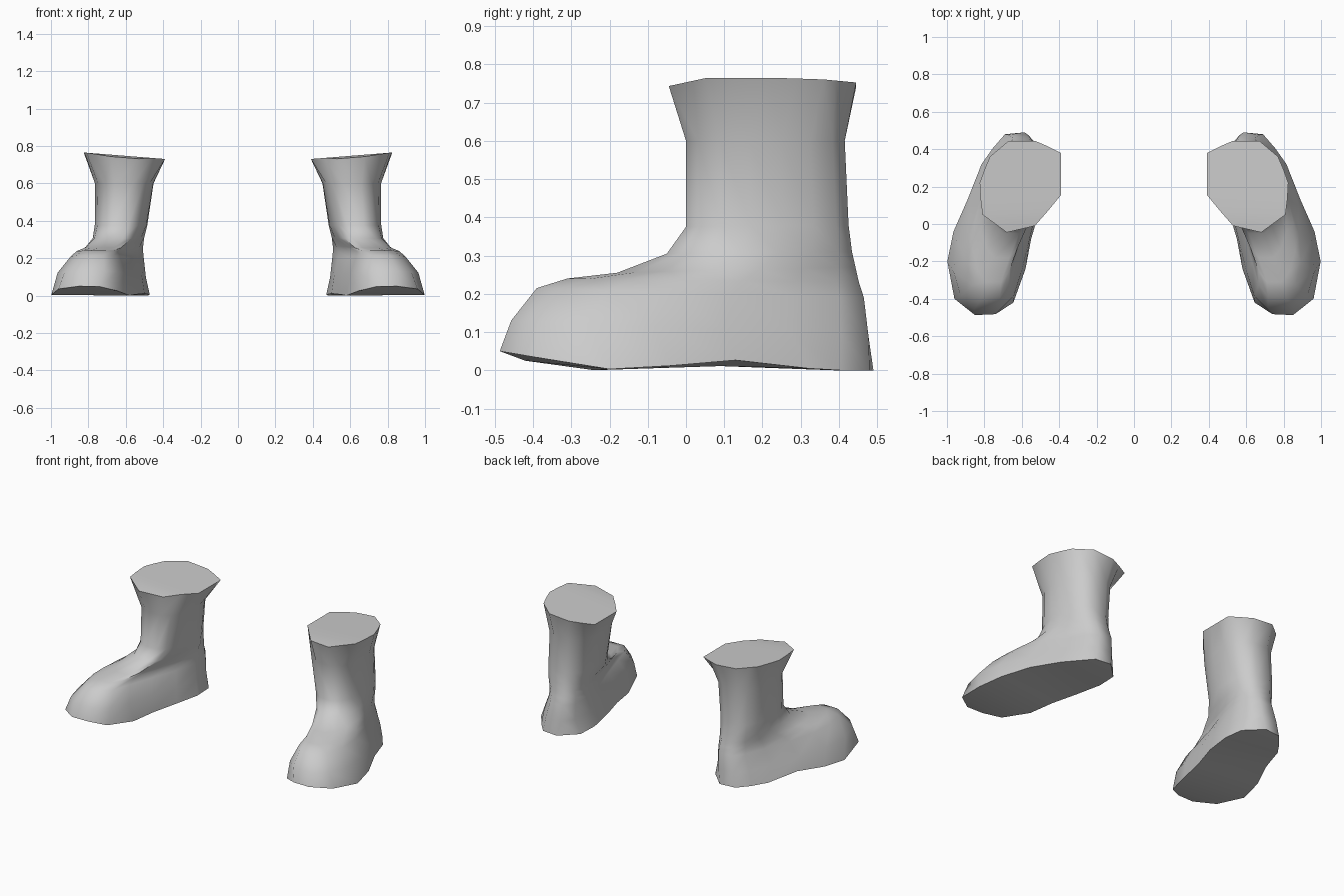
import bpy, bmesh, math

if "Cube" in bpy.data.objects:
    bpy.data.objects.remove(bpy.data.objects["Cube"])

N = 16  # points per ring, starting at the outer heel and running round the toe

# Outlines (x, y) of the sole and of the boot opening
SOLE = [(.69, .48), (.755, .405), (.815, .32), (.89, .13), (.965, -.04), (.998, -.20),
        (.96, -.40), (.85, -.487), (.74, -.482), (.645, -.42), (.58, -.24), (.55, -.08),
        (.50, .09), (.472, .26), (.483, .39), (.585, .49)]
TOP = [(.67, .445), (.735, .39), (.77, .36), (.80, .29), (.825, .22), (.82, .13),
       (.81, .05), (.68, -.045), (.53, -.01), (.46, .07), (.39, .155), (.39, .23),
       (.39, .30), (.39, .38), (.46, .415), (.53, .445)]

# Rings between: z back/front, y back/front, centre x back/front, half width back/front
RINGS = [
    (.09, .13, .477, -.457, .62, .785, .165, .218),  # widest part of the foot
    (.19, .215, .465, -.39, .605, .765, .145, .150),  # toe cap edge
    (.23, .24, .452, -.31, .605, .75, .143, .125),   # toe top
    (.27, .255, .443, -.18, .61, .705, .140, .120),  # instep
    (.31, .305, .434, -.05, .615, .655, .140, .125),  # front of ankle
    (.38, .375, .425, 0, .618, .63, .143, .138),     # ankle
    (.60, .60, .415, 0, .605, .61, .158, .158),      # shaft
]


def sole_z(k, y):
    """Raised toe and arch, lower along the inner edge."""
    if k < N // 2:
        pts = [(-.487, .05), (-.31, .02), (-.18, 0), (.17, .03), (.35, 0), (.5, 0)]
    else:
        pts = [(-.487, .05), (-.42, .025), (-.25, 0), (.12, .012), (.35, 0), (.5, 0)]
    for (a, za), (b, zb) in zip(pts, pts[1:]):
        if y <= b:
            return za + (zb - za) * max(0, (y - a) / (b - a))
    return 0


def ring_points(zb, zf, yb, yf, cb, cf, wb, wf):
    pts = []
    for k in range(N):
        a = (k + .5) * math.tau / N
        t = (1 - math.cos(a) / math.cos(math.pi / N)) / 2
        s = min(1, t * 1.2)
        c = cb + (cf - cb) * s * s * (3 - 2 * s)
        w = (wb + (wf - wb) * t) * abs(math.sin(a)) ** .7
        pts.append((c + math.copysign(w, math.sin(a)), yb + (yf - yb) * t, zb + (zf - zb) * t))
    return pts


grey = bpy.data.materials.new("boot grey")
grey.diffuse_color = (.6, .6, .6, 1)
grey.use_nodes = True
grey.node_tree.nodes["Principled BSDF"].inputs["Base Color"].default_value = grey.diffuse_color


def make_boot(name, side):
    bm = bmesh.new()
    levels = [[(x, y, sole_z(k, y)) for k, (x, y) in enumerate(SOLE)]]
    levels += [ring_points(*r) for r in RINGS]
    levels.append([(x, y, .73 + .08 * (x - .39) - (.01 if y < 0 else 0)) for x, y in TOP])
    rows = [[bm.verts.new((side * x, y, z)) for x, y, z in lv] for lv in levels]
    # Walls
    for lo, hi in zip(rows, rows[1:]):
        for k in range(N):
            j = (k + 1) % N
            bm.faces.new((lo[k], lo[j], hi[j], hi[k]))
    # Sole and closed opening, as strips from the outer to the inner edge
    for row in (rows[0], rows[-1]):
        for k in range(N // 2 - 1):
            bm.faces.new((row[k], row[k + 1], row[N - 2 - k], row[N - 1 - k]))
    bmesh.ops.recalc_face_normals(bm, faces=bm.faces)
    mesh = bpy.data.meshes.new(name)
    bm.to_mesh(mesh)
    bm.free()
    mesh.materials.append(grey)
    ob = bpy.data.objects.new(name, mesh)
    bpy.context.collection.objects.link(ob)
    bpy.ops.object.select_all(action='DESELECT')
    ob.select_set(True)
    bpy.context.view_layer.objects.active = ob
    bpy.ops.object.shade_smooth_by_angle(angle=math.radians(55))


make_boot("left_boot", 1)
make_boot("right_boot", -1)
